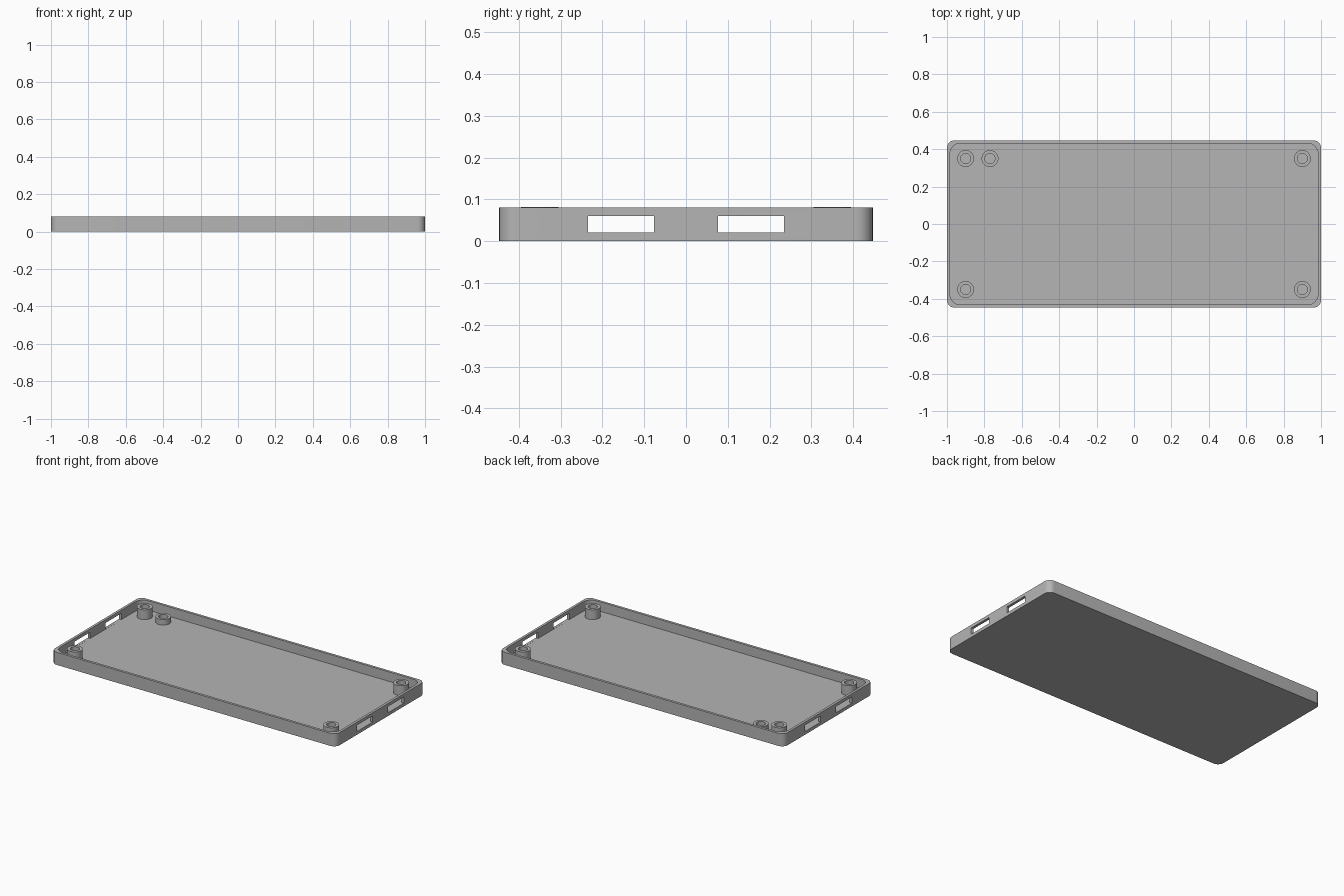
import bpy, bmesh
from math import sin, cos, pi, radians

cube = bpy.data.objects.get("Cube")
if cube:
    bpy.data.objects.remove(cube, do_unlink=True)

grey = bpy.data.materials.new("plain grey")
grey.use_nodes = True
colour = (0.46, 0.46, 0.46, 1)
grey.diffuse_color = colour
grey.node_tree.nodes["Principled BSDF"].inputs["Base Color"].default_value = colour

HALF_X, HALF_Y, HEIGHT = 1.0, 0.447, 0.08
WALL, FLOOR = 0.016, 0.02


def make_object(name, bm):
    bmesh.ops.recalc_face_normals(bm, faces=bm.faces)
    mesh = bpy.data.meshes.new(name)
    bm.to_mesh(mesh)
    bm.free()
    mesh.materials.append(grey)
    obj = bpy.data.objects.new(name, mesh)
    bpy.context.collection.objects.link(obj)
    return obj


def activate(obj):
    bpy.ops.object.select_all(action='DESELECT')
    obj.select_set(True)
    bpy.context.view_layer.objects.active = obj


def bridge(bm, a, b):
    n = len(a)
    for i in range(n):
        bm.faces.new((a[i], a[(i + 1) % n], b[(i + 1) % n], b[i]))


def rounded_loop(bm, hx, hy, r, z, steps=8):
    """Ring of vertices around a rounded rectangle."""
    ring = []
    for k, (sx, sy) in enumerate(((1, 1), (-1, 1), (-1, -1), (1, -1))):
        for i in range(steps + 1):
            a = pi / 2 * (k + i / steps)
            ring.append(bm.verts.new((sx * (hx - r) + r * cos(a),
                                      sy * (hy - r) + r * sin(a), z)))
    return ring


def circle_loop(bm, r, z, x, y, n=32):
    return [bm.verts.new((x + r * cos(2 * pi * i / n), y + r * sin(2 * pi * i / n), z))
            for i in range(n)]


def skin(bm, loops):
    for a, b in zip(loops, loops[1:]):
        bridge(bm, a, b)
    bm.faces.new(loops[0])
    bm.faces.new(loops[-1])


# Open tray with rounded corners
bm = bmesh.new()
ix, iy = HALF_X - WALL, HALF_Y - WALL
skin(bm, [rounded_loop(bm, HALF_X, HALF_Y, 0.04, 0),
          rounded_loop(bm, HALF_X, HALF_Y, 0.04, HEIGHT),
          rounded_loop(bm, ix, iy, 0.055, HEIGHT),
          rounded_loop(bm, ix, iy, 0.055, FLOOR)])
tray = make_object("tray", bm)

# Two slots through each end wall
bm = bmesh.new()
for sx in (-1, 1):
    for sy in (-1, 1):
        made = bmesh.ops.create_cube(bm, size=1)["verts"]
        bmesh.ops.scale(bm, vec=(0.08, 0.158, 0.0395), verts=made)
        bmesh.ops.translate(bm, vec=(sx, sy * 0.156, 0.0402), verts=made)
cutter = make_object("slot_cutter", bm)
cutter.hide_render = True
cut = tray.modifiers.new("slots", 'BOOLEAN')
cut.operation = 'DIFFERENCE'
cut.solver = 'EXACT'
cut.object = cutter
activate(tray)
bpy.ops.object.modifier_apply(modifier=cut.name)
bpy.data.objects.remove(cutter, do_unlink=True)
bpy.ops.object.shade_smooth_by_angle(angle=radians(30))


# Hollow screw posts: four tall corner ones and a shorter extra one
def post(name, x, y, top):
    bm = bmesh.new()
    skin(bm, [circle_loop(bm, 0.045, FLOOR - 0.005, x, y),
              circle_loop(bm, 0.045, top, x, y),
              circle_loop(bm, 0.027, top, x, y),
              circle_loop(bm, 0.027, FLOOR + 0.001, x, y)])
    activate(make_object(name, bm))
    bpy.ops.object.shade_smooth_by_angle(angle=radians(30))


for sx, side in ((-1, "right"), (1, "left")):
    for sy, end in ((-1, "front"), (1, "back")):
        post(f"{end}_{side}_post", sx * 0.9, sy * 0.35, 0.082)
post("short_post", -0.77, 0.35, 0.055)
